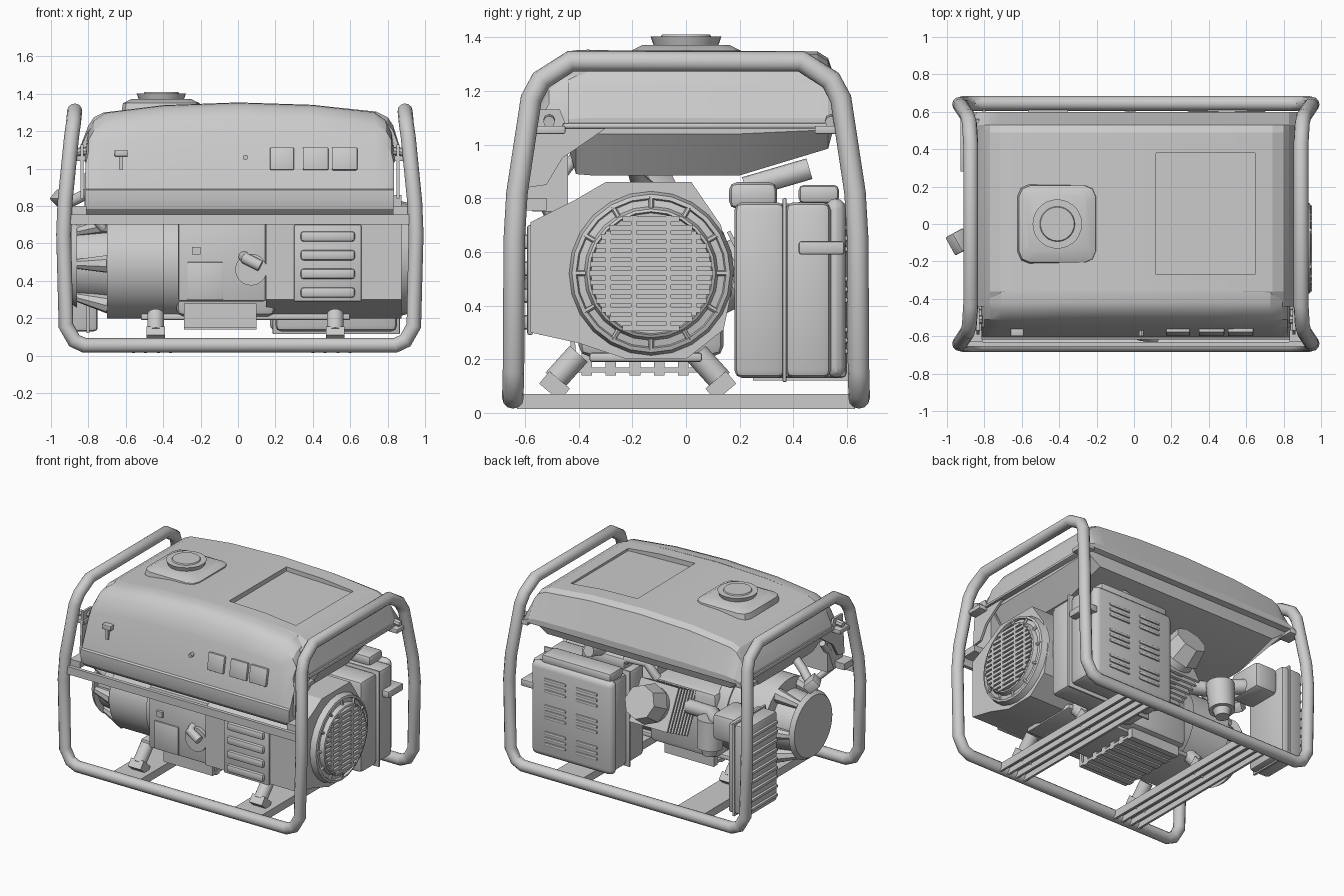
import bpy, bmesh, math
from mathutils import Vector, Matrix

def smooth(ob, angle=30):
    bpy.ops.object.select_all(action='DESELECT')
    ob.select_set(True)
    bpy.context.view_layer.objects.active = ob
    bpy.ops.object.shade_smooth_by_angle(angle=math.radians(angle))

def finish(bm, name, angle=30):
    bmesh.ops.recalc_face_normals(bm, faces=bm.faces)
    me = bpy.data.meshes.new(name)
    bm.to_mesh(me); bm.free()
    ob = bpy.data.objects.new(name, me)
    bpy.context.collection.objects.link(ob)
    smooth(ob, angle)
    return ob

def box(name, x, y, z, bevel=0, rot=(0, 0, 0), seg=2):
    """Box from (min, max) ranges, rotated about its own centre."""
    bm = bmesh.new()
    bmesh.ops.create_cube(bm, size=1)
    bmesh.ops.scale(bm, vec=(x[1]-x[0], y[1]-y[0], z[1]-z[0]), verts=bm.verts)
    if bevel:
        bmesh.ops.bevel(bm, geom=bm.edges[:], offset=bevel, segments=seg, profile=0.5, affect='EDGES')
    for a, ax in zip(rot, 'XYZ'):
        bmesh.ops.rotate(bm, matrix=Matrix.Rotation(a, 3, ax), verts=bm.verts)
    bmesh.ops.translate(bm, vec=(sum(x)/2, sum(y)/2, sum(z)/2), verts=bm.verts)
    return finish(bm, name)

def cyl(name, a, b, r1, r2=None, n=24):
    """Cylinder or cone from point a to point b."""
    a, b = Vector(a), Vector(b)
    bm = bmesh.new()
    bmesh.ops.create_cone(bm, cap_ends=True, segments=n, radius1=r1,
                          radius2=r1 if r2 is None else r2, depth=(b-a).length)
    q = Vector((0, 0, 1)).rotation_difference(b-a).to_matrix()
    bmesh.ops.rotate(bm, matrix=q, verts=bm.verts)
    bmesh.ops.translate(bm, vec=(a+b)/2, verts=bm.verts)
    return finish(bm, name)

def loft(name, sections, angle=30):
    bm = bmesh.new()
    rings = [[bm.verts.new(p) for p in s] for s in sections]
    n = len(rings[0])
    for r, s in zip(rings, rings[1:]):
        for i in range(n):
            bm.faces.new((r[i], r[(i+1) % n], s[(i+1) % n], s[i]))
    bm.faces.new(rings[0]); bm.faces.new(rings[-1])
    return finish(bm, name, angle)

def tube(name, pts, r, cyclic=False):
    cu = bpy.data.curves.new(name, 'CURVE')
    cu.dimensions = '3D'; cu.bevel_depth = r; cu.bevel_resolution = 4; cu.use_fill_caps = True
    sp = cu.splines.new('POLY')
    sp.points.add(len(pts)-1)
    for p, c in zip(sp.points, pts):
        p.co = (*c, 1)
    sp.use_cyclic_u = cyclic
    tmp = bpy.data.objects.new(name + "_path", cu)
    bm = bmesh.new()
    bpy.context.collection.objects.link(tmp)
    bm.from_mesh(tmp.to_mesh())
    bpy.data.objects.remove(tmp)
    return finish(bm, name, 35)

def prism_x(name, x, prof):
    return loft(name, [[(v, y, z) for y, z in prof] for v in x])

# --- tubular frame: one closed loop, half path mirrored front to back
side = [(0.84, -0.645, 0.055), (0.895, -0.645, 0.08), (0.94, -0.643, 0.16), (0.952, -0.64, 0.65),
        (0.945, -0.63, 0.82), (0.91, -0.577, 1.17), (0.90, -0.54, 1.24), (0.893, -0.43, 1.31)]
right = side + [(x, -y, z) for x, y, z in side[::-1]]
left = [(0.02-x, y, z) for x, y, z in right[::-1]]
tube("frame_tube", right + left, 0.04, True)
box("front_crossbar", (-0.91, 0.93), (-0.655, -0.63), (0.70, 0.755))
# --- channel rails under the engine
for xc in (-0.46, 0.50):
    box("rail_web", (xc-0.10, xc+0.10), (-0.64, 0.64), (0.055, 0.07))
    for dx in (-0.1, -0.035, 0.035, 0.1):
        box("rail_lip", (xc+dx-0.008, xc+dx+0.008), (-0.63, 0.63), (0.015, 0.07))
    for y0, s in ((-0.40, -1), (0.04, 1)):
        cyl("rubber_mount", (xc+0.02, y0, 0.22), (xc+0.02, y0+s*0.09, 0.12), 0.045, n=16)
        box("mount_foot", (xc-0.03, xc+0.07), (y0+s*0.09-0.05, y0+s*0.09+0.05), (0.07, 0.13), rot=(s*0.7, 0, 0))
box("mount_beam", (-0.52, 0.60), (-0.36, 0.06), (0.19, 0.225), 0.01)

# --- fuel tank: lofted along x with an arched top
def arched(name, prof, stations, z0, ztop):
    return loft(name, [[(x, y, z if z < z0 else z0+(z-z0)*(t-z0)/(ztop-z0)) for y, z in prof]
                       for x, t in stations], 25)
tank = arched("tank_top", [(-0.44, 1.07), (-0.44, 1.30), (-0.36, 1.35), (0.49, 1.345), (0.53, 1.32),
              (0.60, 1.11), (0.60, 1.07)],
              [(-0.85, 1.10), (-0.80, 1.23), (-0.77, 1.275), (-0.72, 1.30), (-0.4, 1.338), (0, 1.352), (0.4, 1.34),
               (0.74, 1.305), (0.80, 1.275), (0.83, 1.23), (0.87, 1.10)], 1.07, 1.35)
# sunken tray in the tank top, fading out to the right
cutter = box("recess_cutter", (0.12, 0.65), (-0.27, 0.38), (1.305, 1.505), rot=(0, 0.03, 0))
cutter.hide_render = True
m = tank.modifiers.new("recess", 'BOOLEAN')
m.operation = 'DIFFERENCE'; m.object = cutter; m.solver = 'EXACT'
bpy.context.view_layer.objects.active = tank
bpy.ops.object.modifier_apply(modifier="recess")
bpy.data.objects.remove(cutter)
smooth(tank, 15)
box("tank_flange", (-0.86, 0.88), (-0.46, 0.60), (1.06, 1.08), 0.008)
loft("tank_bottom", [[(x0, -0.46, 1.06), (x0, 0.55, 1.06), (x0, 0.53, min(z0+0.10, 1.055)), (x0, 0.2, z0),
                      (x0, -0.35, z0), (x0, -0.41, z0+0.005)]
                     for x0, z0 in ((-0.82, 1.04), (-0.72, 0.885), (0.73, 0.885), (0.84, 1.04))])
# --- filler neck and cap
def rounded(cx, cy, h, c, z):
    q = [(h, h-c), (h-c*0.3, h-c*0.3), (h-c, h)]
    return [(cx+x*math.cos(a)-y*math.sin(a), cy+x*math.sin(a)+y*math.cos(a), z)
            for a in (0, math.pi/2, math.pi, 1.5*math.pi) for x, y in q]
loft("filler_base", [rounded(-0.41, 0, 0.215, 0.06, 1.29), rounded(-0.41, 0, 0.205, 0.06, 1.35),
                     rounded(-0.41, 0, 0.16, 0.05, 1.372)])
cyl("filler_cap", (-0.41, 0, 1.36), (-0.41, 0, 1.402), 0.117, 0.132, 28)
cyl("filler_cap_top", (-0.41, 0, 1.40), (-0.41, 0, 1.41), 0.095, 0.09, 28)

# --- control fascia with rolled lower lip
arched("control_fascia", [(-0.44, 0.75), (-0.57, 0.75), (-0.605, 0.785), (-0.617, 0.83), (-0.617, 0.885), (-0.603, 0.892),
       (-0.55, 1.18), (-0.51, 1.28), (-0.46, 1.33), (-0.42, 1.347), (-0.36, 1.35), (-0.36, 1.29), (-0.44, 1.24)],
       [(-0.815, 1.10), (-0.80, 1.20), (-0.77, 1.26), (-0.71, 1.30), (-0.4, 1.339), (0, 1.354), (0.4, 1.341),
        (0.73, 1.303), (0.79, 1.26), (0.82, 1.20), (0.835, 1.10)], 0.89, 1.35)
for xc, h in ((0.235, 0.064), (0.415, 0.068), (0.57, 0.068)):
    box("outlet", (xc-h, xc+h), (-0.59, -0.55), (0.99, 1.112), 0.006, rot=(-0.18, 0, 0))
box("engine_switch", (-0.66, -0.59), (-0.60, -0.55), (1.065, 1.10), 0.005)
box("switch_key", (-0.635, -0.615), (-0.595, -0.56), (0.995, 1.065))
cyl("breaker_button", (0.04, -0.56, 1.06), (0.04, -0.60, 1.06), 0.014, n=12)
# --- brackets joining tank and fascia to the frame
for s in (-1, 1):
    xa = 0.01 + s*0.845
    prism_x("side_bracket", (xa-0.008, xa+0.008), [(-0.59, 0.84), (-0.52, 0.85), (-0.46, 0.95), (-0.30, 1.06),
            (-0.30, 1.08), (-0.45, 1.08), (-0.47, 1.13), (-0.57, 1.13)])
    for y in (-0.51, 0.54):
        box("frame_tab", (0.01+s*0.87-0.045, 0.01+s*0.87+0.045), (y-0.06, y+0.06), (1.04, 1.07), 0.005)
        cyl("frame_bolt", (0.01+s*0.82, y, 1.095), (0.01+s*0.90, y, 1.085), 0.022, n=8)
    box("lower_tab", (0.01+s*0.86-0.04, 0.01+s*0.86+0.04), (-0.63, -0.52), (0.755, 0.80))

# --- engine shroud and grilled fan cover on the right
prism_x("fan_shroud", (0.15, 0.875), [(-0.58, 0.71), (-0.58, 0.30), (-0.40, 0.26), (-0.22, 0.20), (0.0, 0.20),
        (0.14, 0.31), (0.18, 0.5), (0.13, 0.70), (0.02, 0.86), (-0.30, 0.86), (-0.42, 0.79)])
FY, FZ = -0.13, 0.52
def ring(r, x, n=24):
    return [(x, FY+r*math.cos(i*math.tau/n), FZ+r*math.sin(i*math.tau/n)) for i in range(n)]
loft("fan_cover", [ring(0.31, 0.86), ring(0.295, 0.915), ring(0.28, 0.92), ring(0.275, 0.905), ring(0.25, 0.91),
                   ring(0.24, 0.94), ring(0.23, 0.945), ring(0.225, 0.925)])
for i in range(12):
    t = i*math.tau/12
    cyl("fan_rib", (0.918, FY+0.24*math.cos(t), FZ+0.24*math.sin(t)),
        (0.91, FY+0.285*math.cos(t), FZ+0.285*math.sin(t)), 0.01, n=6)
for k in range(-6, 7):
    dz = k*0.034
    w = math.sqrt(0.23**2-dz*dz)
    box("fan_slat", (0.915, 0.952), (FY-w, FY+w), (FZ+dz-0.01, FZ+dz+0.01))
for dy in (-0.16, -0.065, 0.065, 0.16):
    w = math.sqrt(0.225**2-dy*dy)
    box("fan_bar", (0.915, 0.952), (FY+dy-0.01, FY+dy+0.01), (FZ-w, FZ+w))
# --- louvred front cover and recoil panel
box("louvre_panel", (0.30, 0.66), (-0.592, -0.57), (0.29, 0.70), 0.008)
for k in range(4):
    box("front_louvre", (0.335, 0.625), (-0.612, -0.575), (0.31+k*0.1, 0.365+k*0.1), 0.015)
box("recoil_panel", (-0.32, 0.15), (-0.555, -0.25), (0.29, 0.73), 0.015)
box("recoil_plate", (-0.27, -0.08), (-0.565, -0.55), (0.30, 0.50), 0.004)
box("fuel_switch", (-0.245, -0.20), (-0.575, -0.55), (0.54, 0.58))
cyl("choke_dial", (0.07, -0.55, 0.46), (0.07, -0.58, 0.46), 0.085, n=20)
tube("oil_dipstick", [(0.03, -0.54, 0.53), (0.04, -0.60, 0.52), (0.12, -0.61, 0.48)], 0.03)
prism_x("center_mount", (-0.29, 0.10), [(-0.43, 0.15), (-0.43, 0.28), (-0.415, 0.28), (-0.405, 0.17), (0.1, 0.17), (0.1, 0.15)])

# --- engine block, ribbed sump and tilted finned cylinder
box("crankcase", (-0.33, 0.20), (-0.40, 0.14), (0.21, 0.68), 0.04)
for k in range(6):
    box("sump_rib", (-0.29, 0.10), (-0.39+k*0.09, -0.35+k*0.09), (0.14, 0.23))
tilt = 0.46
ax = Vector((0, math.cos(tilt), math.sin(tilt)))
base = Vector((-0.02, 0.08, 0.47))
cyl("cylinder_barrel", base, base+ax*0.44, 0.12)
for k in range(8):
    c = base+ax*(0.09+k*0.036)
    box("cooling_fin", (-0.17, 0.13), (c.y-0.007, c.y+0.007), (c.z-0.15, c.z+0.15), rot=(tilt, 0, 0))
cyl("valve_cover", base+ax*0.40, base+ax*0.53, 0.14, 0.115, 8)
tube("exhaust_pipe", [(0.05, 0.25, 0.74), (0.12, 0.27, 0.84), (0.25, 0.30, 0.85), (0.33, 0.30, 0.76)], 0.03)
cyl("spark_arrester", (0.45, 0.22, 0.84), (0.45, 0.46, 0.91), 0.04, n=12)
box("heat_guard", (0.25, 0.60), (0.16, 0.34), (0.76, 0.86), 0.03)
box("muffler_stay", (0.2, 0.75), (0.42, 0.57), (0.78, 0.85), 0.02)

# --- muffler with slotted rear guard
box("muffler_inner", (0.20, 0.85), (0.18, 0.37), (0.13, 0.785), 0.03)
box("muffler_seam", (0.185, 0.865), (0.36, 0.375), (0.115, 0.80), 0.005)
box("muffler_outer", (0.20, 0.85), (0.37, 0.54), (0.13, 0.785), 0.03)
box("muffler_guard", (0.17, 0.82), (0.52, 0.595), (0.13, 0.80), 0.04, seg=3)
for cx in (0.37, 0.62):
    for cz in (0.27, 0.46, 0.65):
        for k in (-1, 0, 1):
            box("guard_slot", (cx-0.085, cx+0.085), (0.58, 0.604), (cz+k*0.04-0.011, cz+k*0.04+0.011), 0.008)
box("tail_outlet", (0.80, 0.90), (0.42, 0.59), (0.59, 0.64), 0.01)

# --- alternator on the left, with spoked end bell
AY, AZ = -0.17, 0.49
cyl("alternator_body", (-0.70, AY, AZ), (-0.36, AY, AZ), 0.29, n=32)
cyl("alternator_collar", (-0.40, AY, AZ), (-0.31, AY, AZ), 0.30, n=32)
cyl("alternator_core", (-0.87, AY, AZ), (-0.68, AY, AZ), 0.19, 0.21)
cyl("end_disc", (-0.89, AY, AZ), (-0.86, AY, AZ), 0.215, 0.235, 32)
for i in range(6):
    t = i*math.tau/6
    u = Vector((0, math.cos(t), math.sin(t)))
    o = Vector((0, AY, AZ)) + u*0.2
    cyl("bell_arm", o+Vector((-0.87, 0, 0)), o+u*0.05+Vector((-0.69, 0, 0)), 0.025, 0.05, 8)

# --- ribbed air cleaner at the rear left, with intake
box("air_cleaner", (-0.91, -0.75), (0.26, 0.60), (0.13, 0.77), 0.02)
for k in range(9):
    box("cleaner_rib", (-0.928, -0.90), (0.28, 0.58), (0.17+k*0.065, 0.19+k*0.065), 0.005)
box("cleaner_seam", (-0.81, -0.795), (0.25, 0.61), (0.12, 0.78))
box("intake_box", (-0.76, -0.58), (0.28, 0.54), (0.58, 0.77), 0.03)
tube("intake_duct", [(-0.60, 0.40, 0.64), (-0.48, 0.34, 0.62), (-0.40, 0.26, 0.61), (-0.15, 0.20, 0.58)], 0.05)
cyl("carburettor", (-0.44, 0.36, 0.42), (-0.44, 0.34, 0.62), 0.085, 0.095, 16)
cyl("float_bowl", (-0.44, 0.365, 0.37), (-0.44, 0.36, 0.42), 0.045, 0.06, 16)
# --- fuel tap and hoses behind the fascia
box("fuel_tap", (-0.98, -0.89), (-0.15, -0.04), (0.80, 0.87), 0.008, rot=(0, 0.75, 0.5))
tube("tap_stem", [(-0.90, -0.12, 0.82), (-0.80, -0.18, 0.87), (-0.70, -0.20, 0.95)], 0.03)
for name, xh in (("fuel_hose", -0.80), ("wiring_hose", 0.72)):
    tube(name, [(xh, -0.40, 0.97), (xh, -0.47, 0.88), (xh, -0.52, 0.76), (xh*0.9, -0.48, 0.68)], 0.022)
